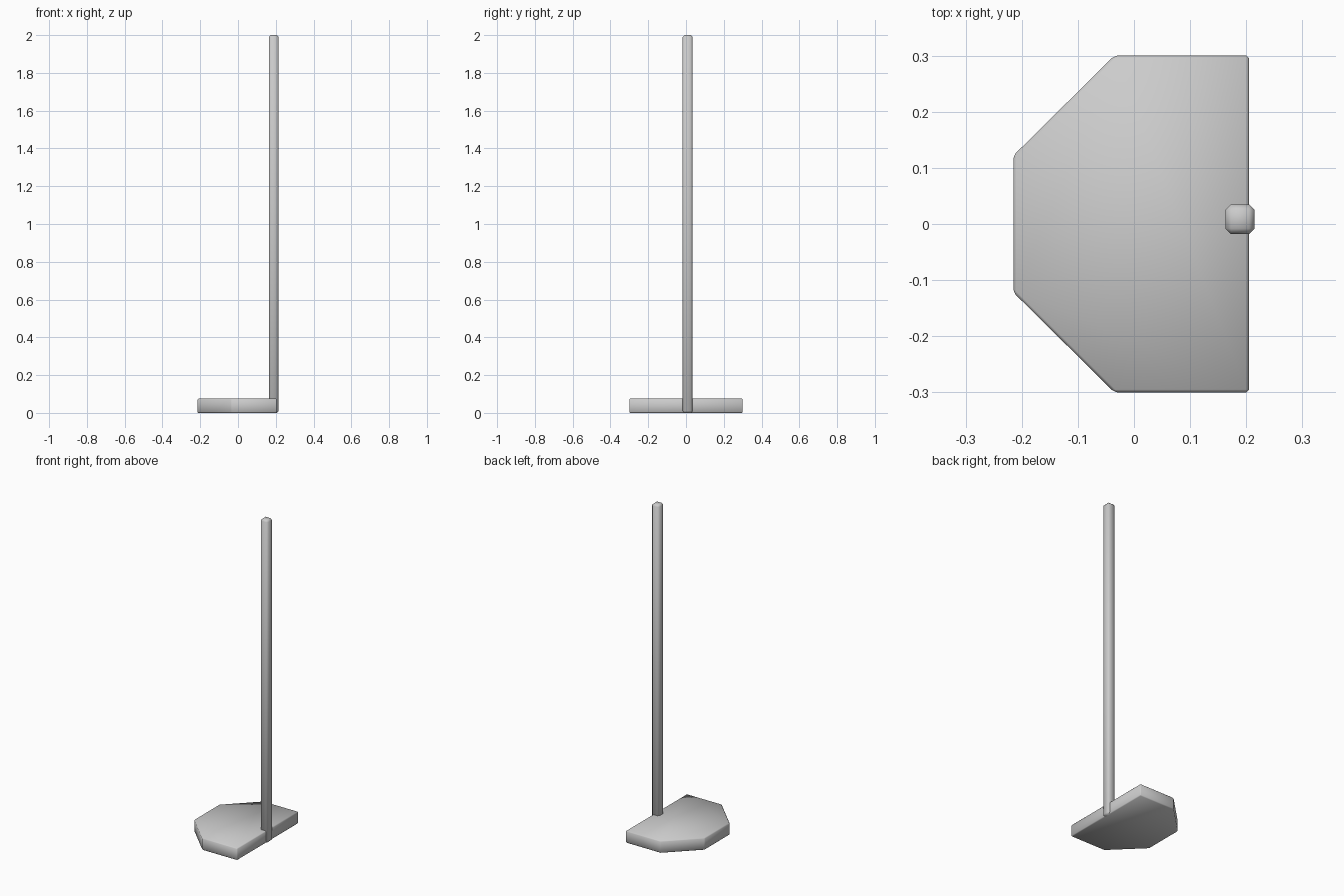
import bpy
import bmesh

cube = bpy.data.objects.get("Cube")
if cube:
    bpy.data.objects.remove(cube, do_unlink=True)

# Single plain grey
grey = bpy.data.materials.new("plain grey")
grey.use_nodes = True
colour = (0.6, 0.6, 0.6, 1)
grey.diffuse_color = colour
grey.node_tree.nodes["Principled BSDF"].inputs["Base Color"].default_value = colour


def prism(name, outline, height, bevel):
    """Extrude an outline upward from the ground, chamfer it and shade it smooth."""
    bm = bmesh.new()
    face = bm.faces.new([bm.verts.new((x, y, 0)) for x, y in outline])
    top = bmesh.ops.extrude_face_region(bm, geom=[face])["geom"]
    bmesh.ops.translate(bm, vec=(0, 0, height),
                        verts=[v for v in top if isinstance(v, bmesh.types.BMVert)])
    bmesh.ops.recalc_face_normals(bm, faces=bm.faces)
    bmesh.ops.bevel(bm, geom=bm.edges[:], offset=bevel, segments=1,
                    affect='EDGES', clamp_overlap=True)
    for f in bm.faces:
        f.smooth = True
    mesh = bpy.data.meshes.new(name)
    bm.to_mesh(mesh)
    bm.free()
    mesh.materials.append(grey)
    obj = bpy.data.objects.new(name, mesh)
    bpy.context.collection.objects.link(obj)
    return obj


# Base plate with two clipped corners
half = [(0.205, 0.3), (-0.035, 0.3), (-0.215, 0.122)]
prism("base_plate", half + [(x, -y) for x, y in reversed(half)], 0.075, 0.005)

# Tall square pole standing at the straight edge
x0, x1, y0, y1 = 0.163, 0.215, -0.018, 0.035
prism("pole", [(x0, y0), (x1, y0), (x1, y1), (x0, y1)], 2.0, 0.01)
